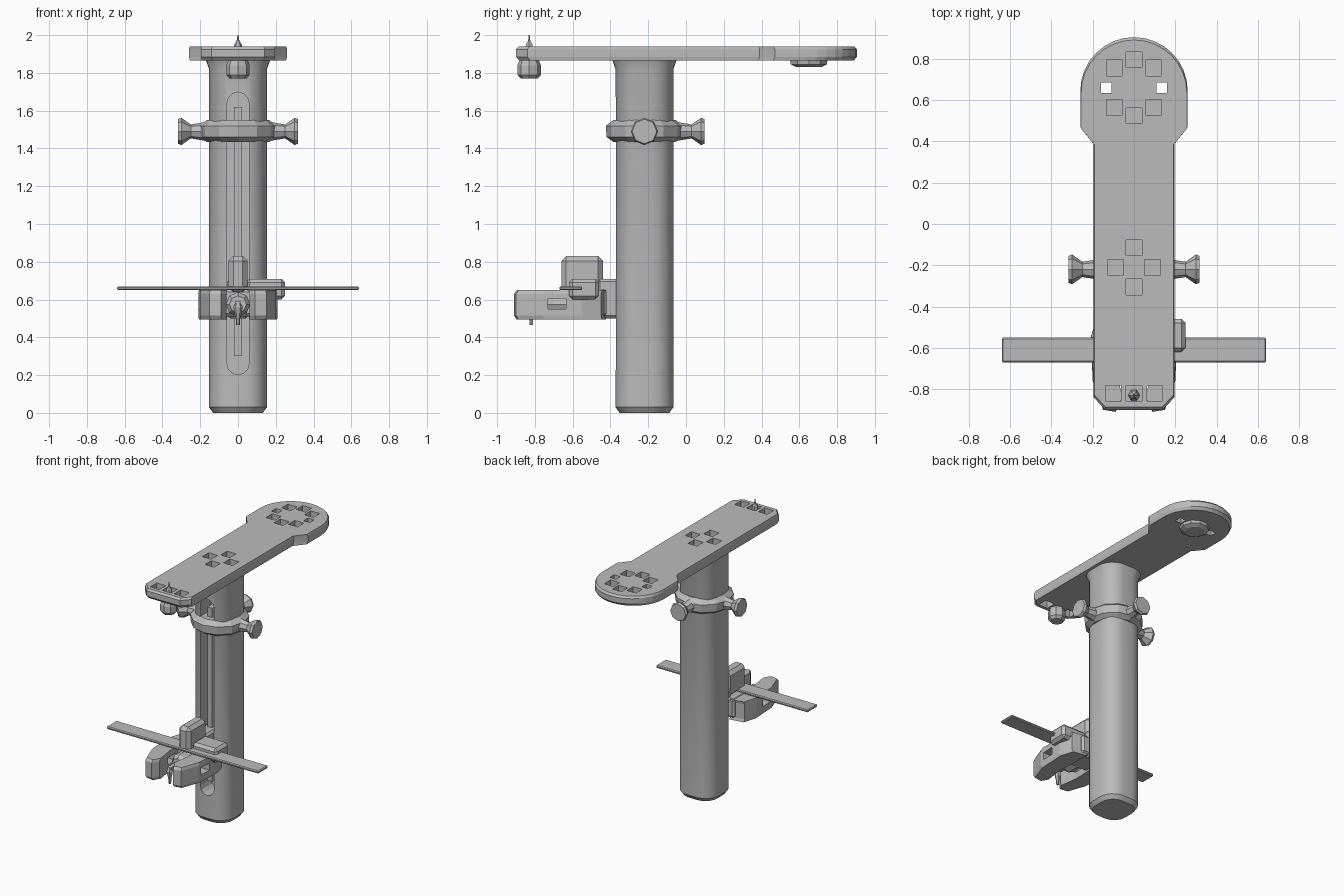
import bpy, bmesh, math
from mathutils import Matrix, Vector

cube = bpy.data.objects.get("Cube")
if cube:
    bpy.data.objects.remove(cube, do_unlink=True)

GREY = (0.5, 0.5, 0.5, 1)
mat = bpy.data.materials.new("plain grey")
mat.use_nodes = True
mat.diffuse_color = GREY
mat.node_tree.nodes["Principled BSDF"].inputs["Base Color"].default_value = GREY

POST_Y = -0.22


def finish(name, bm, smooth=False):
    bmesh.ops.recalc_face_normals(bm, faces=bm.faces)
    mesh = bpy.data.meshes.new(name)
    bm.to_mesh(mesh)
    bm.free()
    mesh.materials.append(mat)
    obj = bpy.data.objects.new(name, mesh)
    bpy.context.collection.objects.link(obj)
    if smooth:
        bpy.ops.object.select_all(action='DESELECT')
        obj.select_set(True)
        bpy.context.view_layer.objects.active = obj
        bpy.ops.object.shade_smooth_by_angle(angle=math.radians(30))
    return obj


def add_box(bm, lo, hi):
    lo, hi = Vector(lo), Vector(hi)
    size = Matrix.Diagonal((*(hi - lo), 1))
    bmesh.ops.create_cube(bm, size=1, matrix=Matrix.Translation((lo + hi) / 2) @ size)


def box(name, lo, hi, bevel=0.0):
    bm = bmesh.new()
    add_box(bm, lo, hi)
    if bevel:
        bmesh.ops.bevel(bm, geom=bm.edges[:], offset=bevel, segments=1, affect='EDGES')
    return finish(name, bm)


def loft(name, outline, levels, matrix=Matrix(), smooth=False):
    """Stack scaled copies of a flat outline; levels are (height, scale)."""
    bm = bmesh.new()
    rings = [[bm.verts.new(matrix @ Vector((x * s, y * s, z))) for x, y in outline]
             for z, s in levels]
    n = len(outline)
    for a, b in zip(rings, rings[1:]):
        for i in range(n):
            j = (i + 1) % n
            bm.faces.new((a[i], a[j], b[j], b[i]))
    bm.faces.new(rings[0])
    bm.faces.new(rings[-1])
    return finish(name, bm, smooth)


def arc(cx, cy, r, start, end, steps):
    angles = [math.radians(start + (end - start) * i / steps) for i in range(steps + 1)]
    return [(cx + r * math.cos(a), cy + r * math.sin(a)) for a in angles]


def ngon(sides):
    return arc(0, 0, 1, 0, 360 - 360 / sides, sides - 1)


def cut(obj, cutter):
    cutter.hide_render = True
    mod = obj.modifiers.new("cut", 'BOOLEAN')
    mod.object, mod.operation, mod.solver = cutter, 'DIFFERENCE', 'EXACT'
    bpy.ops.object.select_all(action='DESELECT')
    obj.select_set(True)
    bpy.context.view_layer.objects.active = obj
    bpy.ops.object.modifier_apply(modifier=mod.name)
    bpy.data.objects.remove(cutter, do_unlink=True)


# Upright post with rounded corners and a long front slot
half, r = 0.153, 0.115
k = half - r
section = []
for i, (sx, sy) in enumerate([(1, 1), (-1, 1), (-1, -1), (1, -1)]):
    section += arc(sx * k, sy * k, r, i * 90, i * 90 + 90, 6)
post = loft("post", section, [(0, 0.86), (0.03, 1), (1.82, 1), (1.87, 1.12)],
            Matrix.Translation((0, POST_Y, 0)), smooth=True)
slot = arc(0, 1.64, 0.058, 0, 180, 6) + arc(0, 0.26, 0.058, 180, 360, 6)
cut(post, loft("slot_cutter", slot, [(0.24, 1), (0.5, 1)], Matrix.Rotation(math.pi / 2, 4, 'X')))
box("slot_rail", (-0.02, -0.34, 0.3), (0.02, -0.22, 1.62))

# Long top plate with a rounded, wider rear end
right = [(0.14, -0.9), (0.195, -0.84), (0.195, 0.39), (0.26, 0.47)]
outline = right + arc(0, 0.645, 0.26, 0, 180, 16) + [(-x, y) for x, y in reversed(right)]
plate = loft("top_plate", outline, [(1.865, 0.98), (1.885, 1), (1.925, 1), (1.94, 0.985)])

# Recesses and through holes in the plate
bm = bmesh.new()


def pocket(x, y, w, floor):
    add_box(bm, (x - w, y - w, floor), (x + w, y + w, 2))


for i in range(8):
    a = i * math.pi / 4
    through = i % 4 == 0
    pocket(0.135 * math.cos(a), 0.66 + 0.135 * math.sin(a),
           0.026 if through else 0.038, 1.8 if through else 1.89)
for i in range(4):
    a = i * math.pi / 2
    pocket(0.09 * math.cos(a), -0.21 + 0.095 * math.sin(a), 0.038, 1.89)
for x in (-0.1, 0, 0.1):
    pocket(x, -0.82, 0.038, 1.8 if x else 1.89)
cut(plate, finish("pocket_cutter", bm))

# Fittings on the plate
loft("rear_boss", ngon(10), [(1.83, 0.07), (1.845, 0.1), (1.87, 0.105)],
     Matrix.Translation((0, 0.65, 0)))
loft("front_foot", ngon(8), [(1.77, 0.045), (1.79, 0.062), (1.84, 0.062), (1.87, 0.05)],
     Matrix.Translation((0, -0.83, 0)))
loft("front_pin", ngon(6), [(1.88, 0.03), (1.95, 0.02), (1.97, 0.007), (2.0, 0.003)],
     Matrix.Translation((0, -0.83, 0)))

# Clamp collar with three flared knobs
at_collar = Matrix.Translation((0, POST_Y, 1.49))
loft("collar", ngon(12), [(-0.055, 0.165), (-0.03, 0.2), (0.03, 0.205), (0.06, 0.165)], at_collar)
for side, turn in (("left", 0), ("back", 90), ("right", 180)):
    aim = Matrix.Rotation(math.radians(turn), 4, 'Z') @ Matrix.Rotation(math.pi / 2, 4, 'Y')
    loft(side + "_knob", ngon(8),
         [(0.15, 0.055), (0.2, 0.045), (0.25, 0.037), (0.3, 0.072), (0.317, 0.065)],
         at_collar @ aim)

# Sliding carriage: neck, bridge, hub and thin cross blade
box("carriage_neck", (-0.055, -0.47, 0.5), (0.055, -0.28, 0.71), 0.015)
box("carriage_bridge", (-0.11, -0.62, 0.51), (0.11, -0.42, 0.655), 0.015)
box("cross_blade", (-0.64, -0.67, 0.65), (0.64, -0.55, 0.67), 0.006)
box("blade_stop", (-0.05, -0.66, 0.64), (0.05, -0.44, 0.83), 0.025)
box("side_block", (0.04, -0.62, 0.6), (0.25, -0.46, 0.71), 0.02)
loft("carriage_hub", ngon(8), [(0.58, 0.065), (0.7, 0.065), (0.73, 0.045)],
     Matrix.Translation((0, 0, 0.575)) @ Matrix.Rotation(math.pi / 2, 4, 'X'))
loft("hub_pin", ngon(6), [(0.465, 0.01), (0.5, 0.012), (0.56, 0.025), (0.59, 0.01)],
     Matrix.Translation((0, -0.82, 0)))
box("pin_arm", (-0.015, -0.83, 0.56), (0.015, -0.7, 0.59))

# Curved claw arms with a side window
claw = [(0.07, -0.43), (0.18, -0.45), (0.21, -0.55), (0.2, -0.76), (0.15, -0.9),
        (0.09, -0.91), (0.06, -0.86), (0.08, -0.72)]
for side, s in (("left", 1), ("right", -1)):
    arm = loft(side + "_claw", [(x * s, y) for x, y in claw],
               [(0.495, 0.985), (0.515, 1), (0.63, 1), (0.65, 0.985)])
    cut(arm, box("window_cutter", (-0.3, -0.73, 0.55), (0.3, -0.635, 0.605)))
